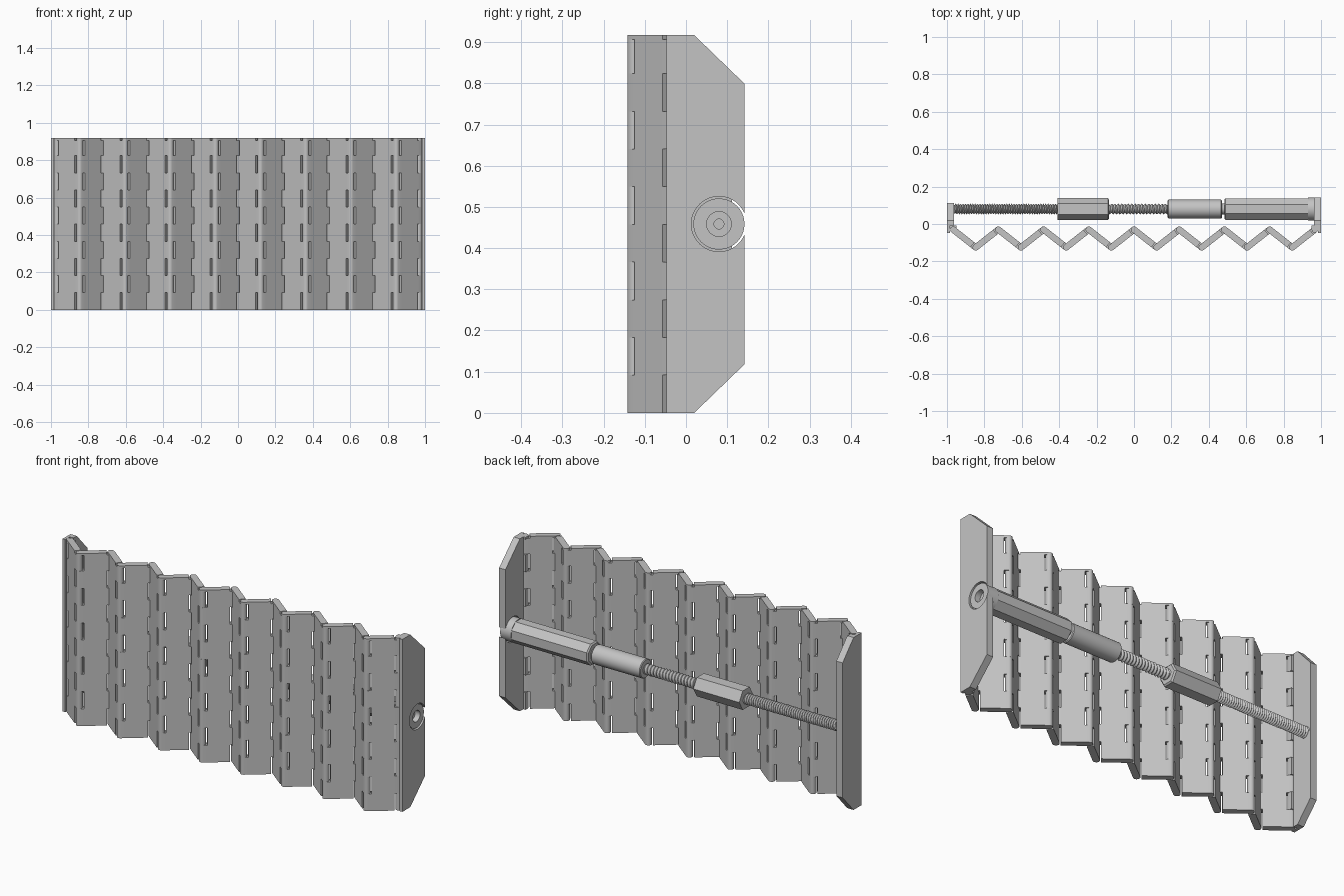
import bpy, bmesh
from math import pi, sin, cos, acos, radians
from mathutils import Vector

if "Cube" in bpy.data.objects:
    bpy.data.objects.remove(bpy.data.objects["Cube"])

steel = bpy.data.materials.new("grey steel")
steel.use_nodes = True
steel.diffuse_color = (0.55, 0.55, 0.55, 1)
steel.node_tree.nodes["Principled BSDF"].inputs["Base Color"].default_value = steel.diffuse_color

HEIGHT = 0.917
RAD = 0.017          # half the panel thickness and the knuckle radius
NOTCH = 0.022        # panel edge to hinge axis
SCREW_Y, SCREW_Z = 0.08, HEIGHT / 2
PANELS = 16
SPAN = 0.967
STEPS = [i * 0.0915 for i in range(10)] + [0.906, HEIGHT]


def finish(bm, name, angle=30):
    bmesh.ops.recalc_face_normals(bm, faces=bm.faces)
    mesh = bpy.data.meshes.new(name)
    bm.to_mesh(mesh)
    bm.free()
    mesh.materials.append(steel)
    mesh.shade_smooth()
    mesh.set_sharp_from_angle(angle=radians(angle))
    obj = bpy.data.objects.new(name, mesh)
    bpy.context.collection.objects.link(obj)
    return obj


def prism(bm, points, push):
    """Closed outline swept along a vector."""
    low = [bm.verts.new(p) for p in points]
    high = [bm.verts.new(Vector(p) + Vector(push)) for p in points]
    bm.faces.new(low)
    bm.faces.new(high)
    for i in range(len(low)):
        j = (i + 1) % len(low)
        bm.faces.new((low[i], low[j], high[j], high[i]))


def upright(bm, outline, origin, along, z0, z1):
    """Outline given along and across a direction, swept upward."""
    across = Vector((-along.y, along.x))
    flat = [origin + along * u + across * v for u, v in outline]
    prism(bm, [(p.x, p.y, z0) for p in flat], (0, 0, z1 - z0))


def knuckles(bm, origin, along, parity):
    """Rounded hinge tabs on every second step of the height."""
    arc = [pi / 2 + pi * i / 10 for i in range(11)]
    tab = [(RAD * cos(a), RAD * sin(a)) for a in arc] + [(NOTCH, -RAD), (NOTCH, RAD)]
    for i in range(len(STEPS) - 1):
        if i % 2 == parity:
            upright(bm, tab, origin, along, STEPS[i], STEPS[i + 1])


def lathe(name, profile, sides=40, phase=0.0, angle=30):
    """Profile of (x, radius) turned about the screw axis."""
    bm = bmesh.new()
    rings = []
    for x, r in profile:
        turn = [2 * pi * (k + phase) / sides for k in range(sides)]
        rings.append([bm.verts.new((x, SCREW_Y + r * cos(a), SCREW_Z + r * sin(a))) for a in turn])
    for a, b in zip(rings, rings[1:]):
        for k in range(sides):
            n = (k + 1) % sides
            bm.faces.new((a[k], a[n], b[n], b[k]))
    bm.faces.new(rings[0])
    bm.faces.new(rings[-1])
    return finish(bm, name, angle)


def thread(name, x0, x1, pitch, crest=0.029, root=0.021, sides=20):
    """Helical V thread."""
    bm = bmesh.new()
    count = int((x1 - x0) / pitch) * sides

    def helix(r, shift):
        return [bm.verts.new((x0 + shift + pitch * s / sides,
                              SCREW_Y + r * cos(2 * pi * s / sides),
                              SCREW_Z + r * sin(2 * pi * s / sides))) for s in range(count + 1)]
    top, low = helix(crest, 0), helix(root, pitch / 2)
    for s in range(count):
        bm.faces.new((top[s], top[s + 1], low[s + 1], low[s]))
        if s + sides < count:
            bm.faces.new((low[s], low[s + 1], top[s + sides + 1], top[s + sides]))
    return finish(bm, name)


# Folding wall of hinged panels
axes = [Vector((-SPAN + 2 * SPAN * i / PANELS, -0.125 if i % 2 else -0.03))
        for i in range(PANELS + 1)]
for i, (a, b) in enumerate(zip(axes, axes[1:])):
    bm = bmesh.new()
    along = (b - a).normalized()
    end = (b - a).length - NOTCH
    slab = [(NOTCH, -RAD), (end, -RAD), (end, RAD), (NOTCH, RAD)]
    upright(bm, slab, a, along, 0, HEIGHT)
    knuckles(bm, a, along, 0)
    knuckles(bm, b, -along, 1)
    finish(bm, f"panel_{i + 1}")


# End plates with sloped corners; the left one holds the drive socket
def end_plate(name, side, back, slope, hole, parity):
    bm = bmesh.new()
    front = -0.03 + NOTCH
    outline = [(front, 0), (0.02, 0), (back, slope)]
    if hole:
        start = acos((back - SCREW_Y) / hole)
        for i in range(41):
            a = -start - (2 * pi - 2 * start) * i / 40
            outline.append((SCREW_Y + hole * cos(a), SCREW_Z + hole * sin(a)))
    outline += [(back, HEIGHT - slope), (0.02, HEIGHT), (front, HEIGHT)]
    prism(bm, [(side * 0.963, y, z) for y, z in outline], (side * 0.037, 0, 0))
    lip = [(-0.047, 0), (front, 0), (front, HEIGHT), (-0.047, HEIGHT)]
    prism(bm, [(side * 0.984, y, z) for y, z in lip], (side * 0.016, 0, 0))
    knuckles(bm, Vector((side * SPAN, -0.03)), Vector((0, 1)), parity)
    finish(bm, name)


end_plate("left_end_plate", 1, 0.142, 0.118, 0.067, 0)
end_plate("right_end_plate", -1, 0.112, 0.1, 0, 1)

# Drive head with a recessed socket
lathe("drive_head", [(0.93, 0.03), (0.93, 0.062), (0.994, 0.062), (0.994, 0.03),
                     (0.965, 0.03), (0.965, 0.012), (0.95, 0.012)])

# Telescoping screw jack
lathe("motor_housing", [(0.483, 0.054), (0.489, 0.062), (0.935, 0.062)], 8, 0.5, 20)
lathe("neck", [(0.45, 0.03), (0.5, 0.03)])
lathe("sleeve", [(0.18, 0.046), (0.184, 0.05), (0.466, 0.05), (0.47, 0.046)])
lathe("hex_nut", [(-0.41, 0.058), (-0.14, 0.058), (-0.133, 0.05)], 6, 0.0, 20)
thread("fine_thread", -0.966, -0.3, 0.013)
thread("coarse_thread", -0.3, 0.25, 0.018)
